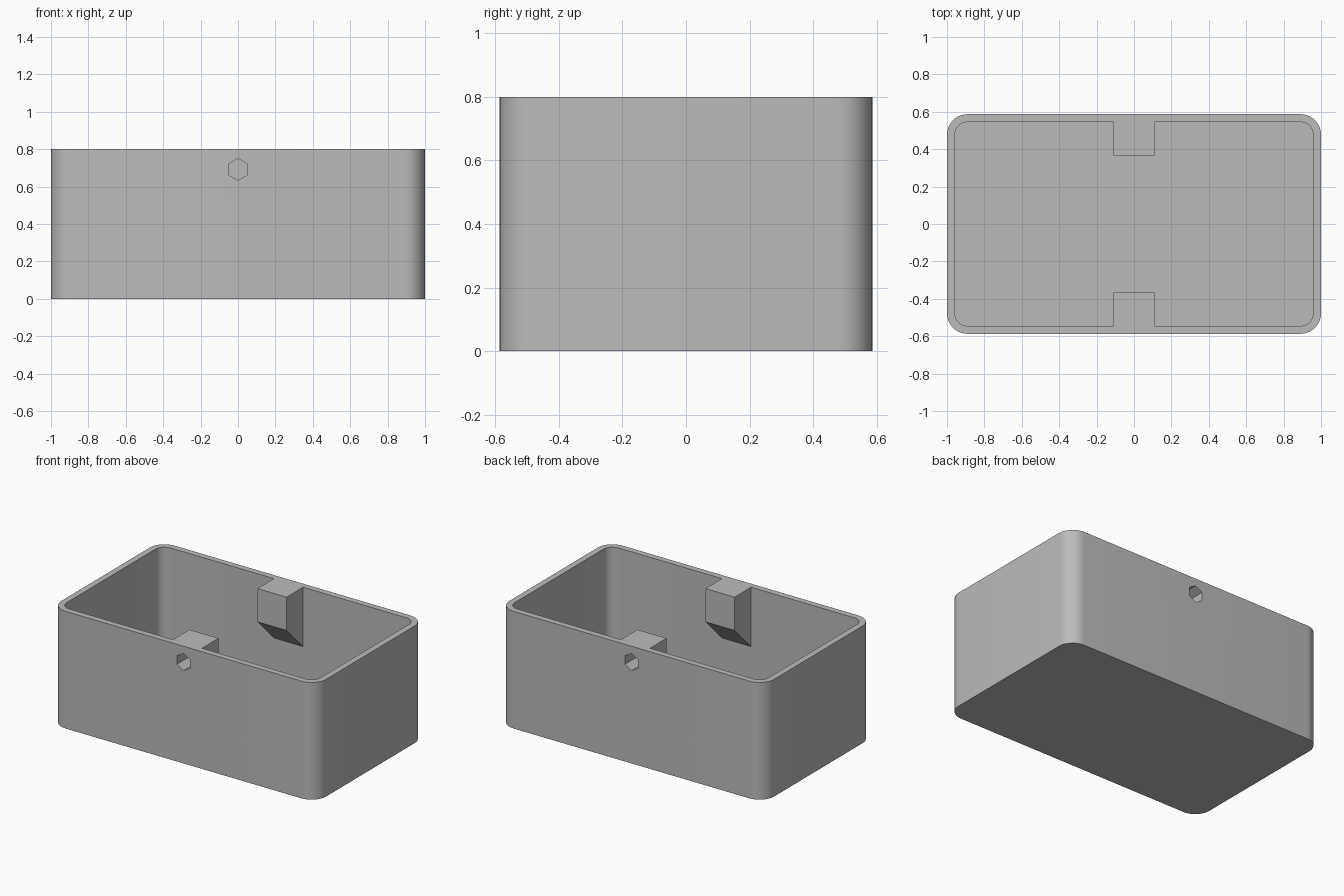
import bpy, bmesh, math

if "Cube" in bpy.data.objects:
    bpy.data.objects.remove(bpy.data.objects["Cube"])

HX, HY, H = 1.0, 0.587, 0.80      # outer half sizes and height
WALL, FLOOR, R = 0.042, 0.042, 0.11
BLOCK_Y, BLOCK_HW = 0.367, 0.11   # inner face and half width of the lugs

grey = bpy.data.materials.new("grey plastic")
grey.diffuse_color = (0.5, 0.5, 0.5, 1)
grey.use_nodes = True
grey.node_tree.nodes["Principled BSDF"].inputs["Base Color"].default_value = grey.diffuse_color


def prism(name, pts, offset):
    """Solid swept from a planar loop of 3D points along an offset."""
    bm = bmesh.new()
    face = bm.faces.new([bm.verts.new(p) for p in pts])
    ext = bmesh.ops.extrude_face_region(bm, geom=[face])
    bmesh.ops.translate(bm, vec=offset,
                        verts=[v for v in ext["geom"] if isinstance(v, bmesh.types.BMVert)])
    bmesh.ops.recalc_face_normals(bm, faces=bm.faces)
    me = bpy.data.meshes.new(name)
    bm.to_mesh(me)
    bm.free()
    me.materials.append(grey)
    ob = bpy.data.objects.new(name, me)
    bpy.context.collection.objects.link(ob)
    return ob


def rounded_rect(hx, hy, r, z, n=10):
    pts = []
    for k, (sx, sy) in enumerate([(1, 1), (-1, 1), (-1, -1), (1, -1)]):
        for i in range(n + 1):
            a = math.pi / 2 * (k + i / n)
            pts.append((sx * (hx - r) + r * math.cos(a), sy * (hy - r) + r * math.sin(a), z))
    return pts


def subtract(target, cutter):
    mod = target.modifiers.new("cut", 'BOOLEAN')
    mod.operation, mod.solver, mod.object = 'DIFFERENCE', 'EXACT', cutter
    dg = bpy.context.evaluated_depsgraph_get()
    mesh = bpy.data.meshes.new_from_object(target.evaluated_get(dg))
    target.modifiers.clear()
    target.data = mesh
    bpy.data.objects.remove(cutter)


# Outer body and the cavity that hollows it
box = prism("open_box", rounded_rect(HX, HY, R, 0), (0, 0, H))
cavity = prism("cavity", rounded_rect(HX - WALL, HY - WALL, R - WALL, FLOOR), (0, 0, 1))

# Screw lugs with 45 degree undersides, kept out of the cavity
for s in (-1, 1):
    profile = [(BLOCK_Y, 1.2), (BLOCK_Y, 0.573), (HY + 0.02, 0.333), (HY + 0.02, 1.2)]
    lug = prism("lug", [(-BLOCK_HW, s * y, z) for y, z in profile], (2 * BLOCK_HW, 0, 0))
    subtract(cavity, lug)
subtract(box, cavity)

# Blind hexagonal screw holes from outside, front and back
for s in (-1, 1):
    hexagon = [(0.058 * math.sin(i * math.pi / 3), s * (HY + 0.1),
                0.692 + 0.058 * math.cos(i * math.pi / 3)) for i in range(6)]
    subtract(box, prism("hole", hexagon, (0, -s * 0.27, 0)))

# Smooth corners, crisp edges
bpy.ops.object.select_all(action='DESELECT')
box.select_set(True)
bpy.context.view_layer.objects.active = box
bpy.ops.object.shade_smooth_by_angle(angle=math.radians(30))
